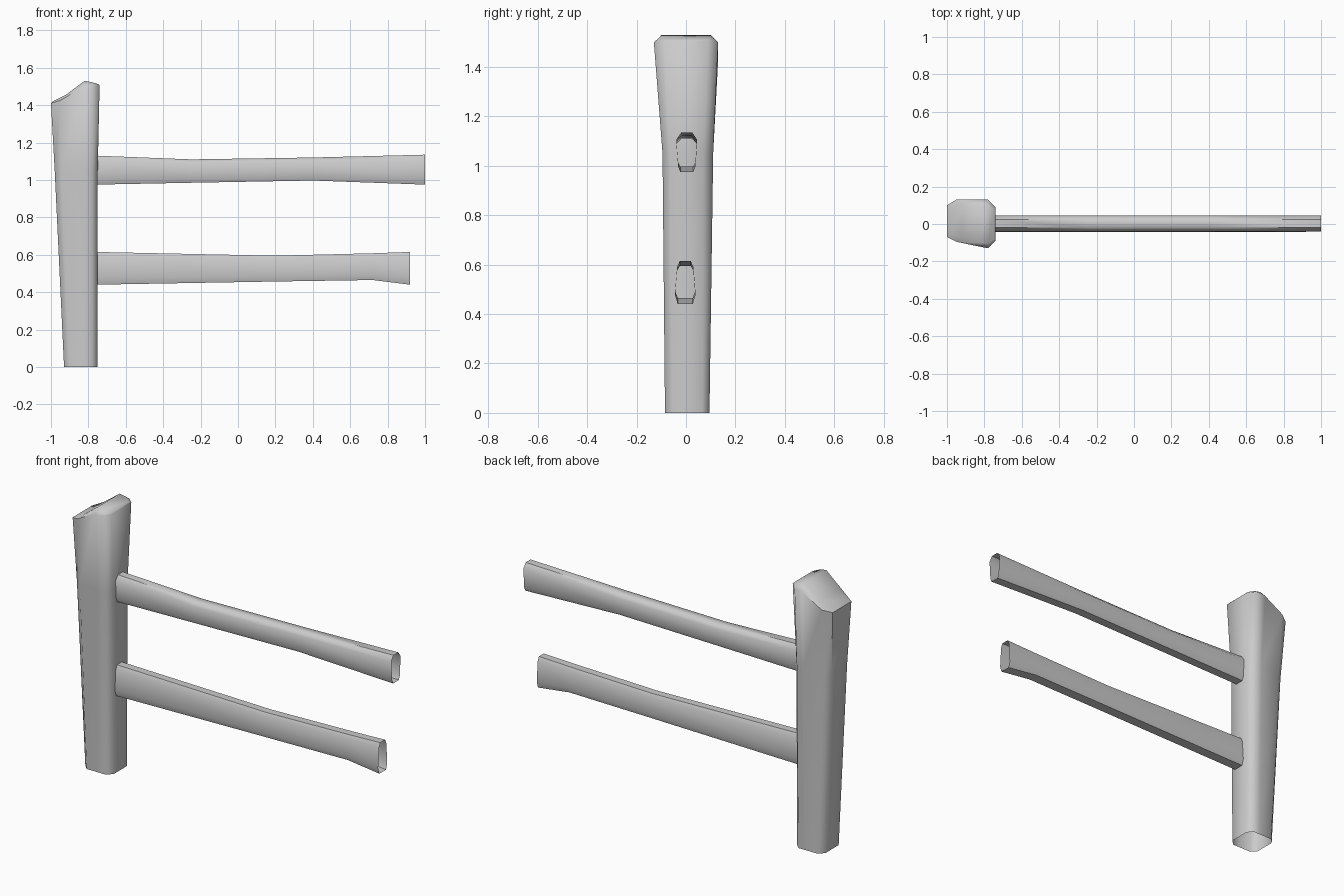
import bpy, bmesh, math

if "Cube" in bpy.data.objects:
    bpy.data.objects.remove(bpy.data.objects["Cube"])


def loft(name, rings, strip_cap=False):
    """Skin a list of equal-length point rings; ends stay open unless capped."""
    bm = bmesh.new()
    loops = [[bm.verts.new(p) for p in r] for r in rings]
    n = len(loops[0])
    for a, b in zip(loops, loops[1:]):
        for i in range(n):
            j = (i + 1) % n
            bm.faces.new((a[i], a[j], b[j], b[i]))
    if strip_cap:
        # quads running across the last ring, front to back
        t = loops[-1]
        for i in range(n // 2 - 1):
            bm.faces.new((t[i], t[i + 1], t[n - 2 - i], t[n - 1 - i]))
    bmesh.ops.recalc_face_normals(bm, faces=bm.faces)
    # outward orientation, judged against the part's middle axis
    me = bpy.data.meshes.new(name)
    bm.to_mesh(me)
    bm.free()
    ob = bpy.data.objects.new(name, me)
    bpy.context.collection.objects.link(ob)
    bpy.ops.object.select_all(action='DESELECT')
    ob.select_set(True)
    bpy.context.view_layer.objects.active = ob
    bpy.ops.object.shade_smooth_by_angle(angle=math.radians(50))
    return ob


def post_ring(xs, front, back, zs):
    """Chamfered section: five points along the front, five back again."""
    return ([(x, y, z) for x, y, z in zip(xs, front, zs)] +
            [(x, y, z) for x, y, z in reversed(list(zip(xs, back, zs)))])


# Post: flares upward, with a ridged, bevelled top and open base
loft("post", [
    post_ring([-0.93, -0.90, -0.82, -0.78, -0.75],
              [-0.055, -0.085, -0.085, -0.085, -0.055],
              [0.065, 0.095, 0.095, 0.095, 0.065], [0] * 5),
    post_ring([-0.98, -0.945, -0.82, -0.78, -0.75],
              [-0.06, -0.085, -0.095, -0.095, -0.065],
              [0.08, 0.105, 0.11, 0.11, 0.07], [1.05] * 5),
    post_ring([-1.0, -0.95, -0.83, -0.78, -0.74],
              [-0.07, -0.095, -0.12, -0.13, -0.09],
              [0.10, 0.13, 0.13, 0.13, 0.09],
              [1.41, 1.425, 1.495, 1.50, 1.505]),
    post_ring([-0.985, -0.92, -0.82, -0.78, -0.748],
              [-0.055, -0.075, -0.10, -0.105, -0.08],
              [0.085, 0.105, 0.10, 0.10, 0.08],
              [1.423, 1.455, 1.53, 1.522, 1.513]),
], strip_cap=True)


def rail(name, section, y0, stations):
    """Hollow rail: section of half widths by height, swept along x."""
    half = [(w, t) for w, t in section]
    outline = [(w, t) for w, t in half] + [(-w, t) for w, t in reversed(half)]
    loft(name, [[(x, y0 + w, lo + t * (hi - lo)) for w, t in outline]
                for x, lo, hi in stations])


# Rails: slightly waisted, open at the ends
rail("upper_rail", [(0.026, 0), (0.035, 0.14), (0.042, 0.82), (0.022, 1)], 0.003,
     [(-0.76, 0.975, 1.13), (-0.25, 0.985, 1.11), (0.4, 0.997, 1.12), (1.0, 0.975, 1.135)])
rail("lower_rail", [(0.030, 0), (0.041, 0.2), (0.033, 0.86), (0.022, 1)], -0.003,
     [(-0.76, 0.44, 0.615), (0.2, 0.457, 0.595), (0.72, 0.465, 0.608), (0.92, 0.44, 0.615)])
